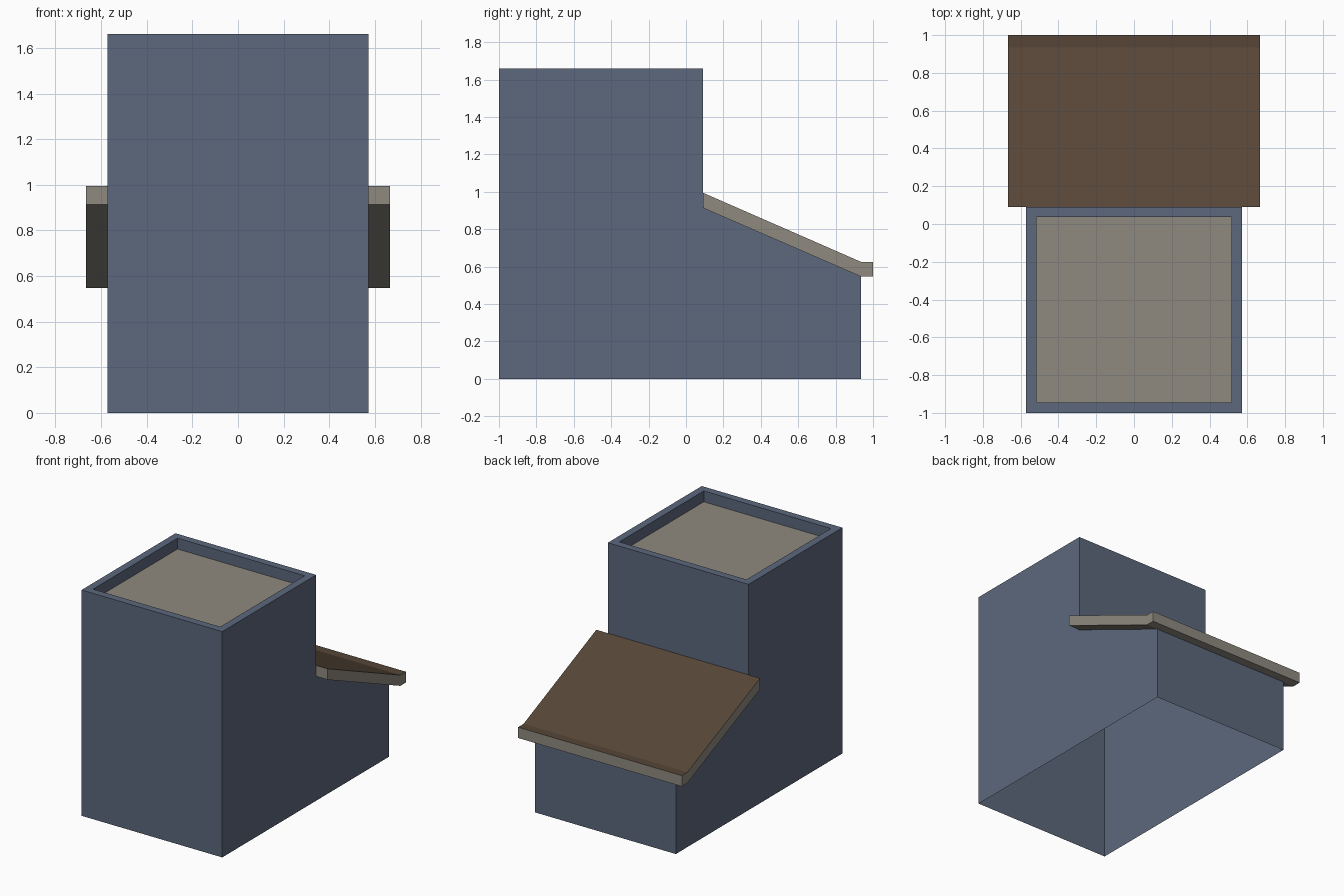
import bpy
import bmesh
from mathutils import Vector

if "Cube" in bpy.data.objects:
    bpy.data.objects.remove(bpy.data.objects["Cube"])


def material(name, rgb):
    m = bpy.data.materials.new(name)
    m.diffuse_color = (*rgb, 1.0)
    m.use_nodes = True
    m.node_tree.nodes["Principled BSDF"].inputs["Base Color"].default_value = m.diffuse_color
    return m


blue = material("slate blue wall", (0.107, 0.138, 0.202))
beige = material("beige trim", (0.275, 0.254, 0.215))
brown = material("brown roofing", (0.093, 0.060, 0.038))


def extrude_profile(points, half_width):
    """Side profile (y, z) extruded symmetrically along x."""
    bm = bmesh.new()
    rings = [[bm.verts.new((x, y, z)) for y, z in points]
             for x in (-half_width, half_width)]
    n = len(points)
    for ring in rings:
        bm.faces.new(ring)
    for i in range(n):
        j = (i + 1) % n
        bm.faces.new((rings[0][i], rings[0][j], rings[1][j], rings[1][i]))
    bmesh.ops.recalc_face_normals(bm, faces=bm.faces[:])
    bm.normal_update()
    return bm


def finish(bm, name, mats):
    mesh = bpy.data.meshes.new(name)
    bm.to_mesh(mesh)
    bm.free()
    for m in mats:
        mesh.materials.append(m)
    obj = bpy.data.objects.new(name, mesh)
    bpy.context.collection.objects.link(obj)
    return obj


WALL_Y, EAVE_Y, TOP = 0.091, 0.935, 1.66

# Building walls: tall block with a lower lean-to behind it
bm = extrude_profile([(-1, 0), (EAVE_Y, 0), (EAVE_Y, 0.547),
                      (WALL_Y, 0.914), (WALL_Y, TOP), (-1, TOP)], 0.572)

# Open underneath, and open where the lean-to roof closes the shell
openings = [f for f in bm.faces if f.normal.z < -0.9 or 0.5 < f.normal.z < 0.99]
bmesh.ops.delete(bm, geom=openings, context='FACES_ONLY')

# Parapet around a sunken flat roof
deck = next(f for f in bm.faces if f.normal.z > 0.99)
bmesh.ops.inset_region(bm, faces=[deck], thickness=0.078)
ext = bmesh.ops.extrude_discrete_faces(bm, faces=[deck])["faces"][0]
bmesh.ops.translate(bm, verts=ext.verts[:], vec=Vector((0, 0, -0.08)))
ext.material_index = 1
finish(bm, "building_walls", [blue, beige])

# Lean-to roof slab with a short flat eave; roofing on its upward faces
bm = extrude_profile([(WALL_Y, 0.914), (EAVE_Y, 0.547), (1.0, 0.547),
                      (1.0, 0.626), (EAVE_Y, 0.626), (WALL_Y, 0.995)], 0.666)
for f in bm.faces:
    f.material_index = 1 if f.normal.z > 0.5 else 0
finish(bm, "lean_to_roof", [beige, brown])
